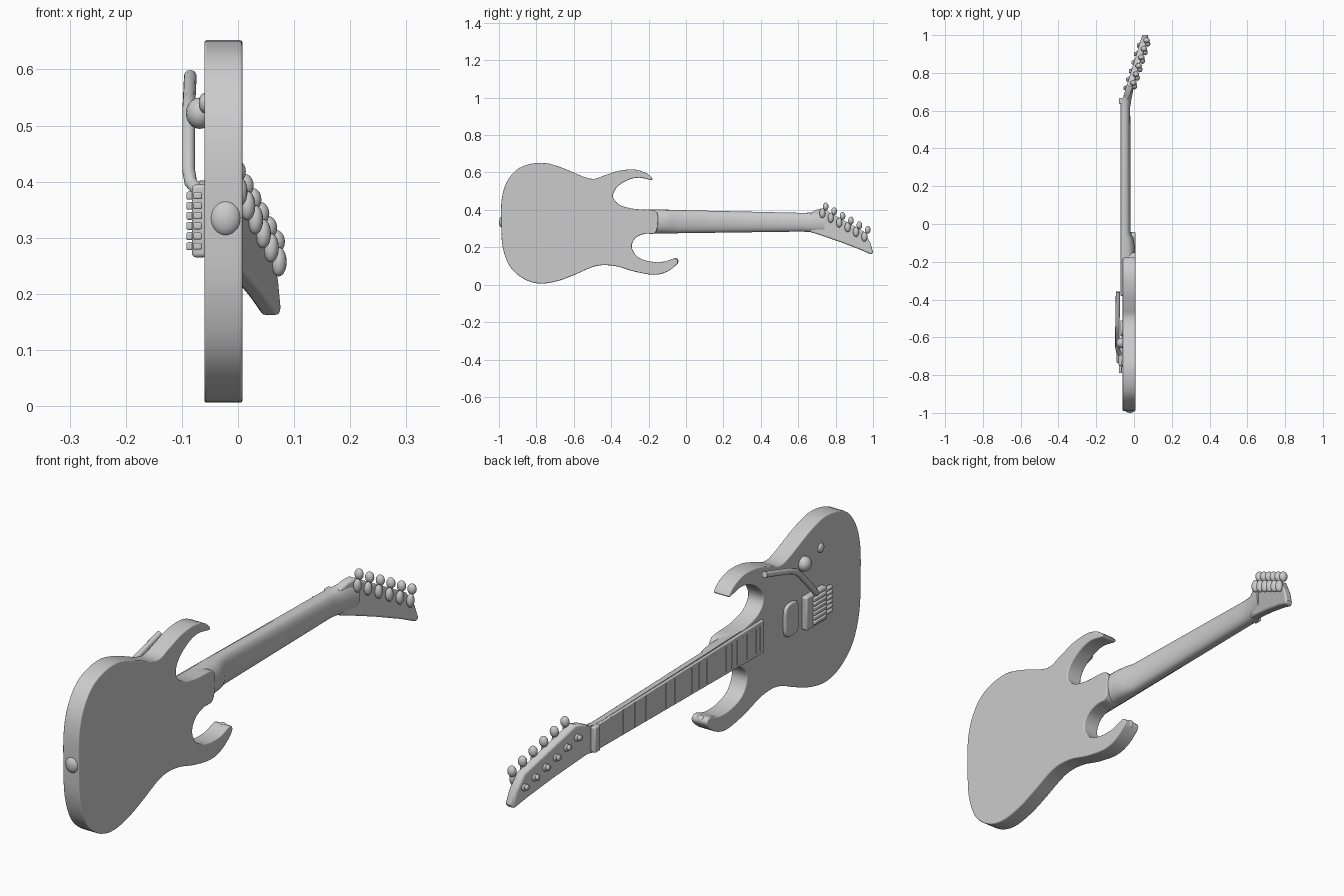
import bpy, bmesh, math
from mathutils import Vector, Matrix

if "Cube" in bpy.data.objects:
    bpy.data.objects.remove(bpy.data.objects["Cube"])

grey = bpy.data.materials.new("plain_grey")
grey.diffuse_color = (0.6, 0.6, 0.6, 1)
grey.use_nodes = True
grey.node_tree.nodes["Principled BSDF"].inputs["Base Color"].default_value = grey.diffuse_color


def finish(bm, name, bevel=0, segs=3, angle=40):
    bmesh.ops.recalc_face_normals(bm, faces=bm.faces)
    me = bpy.data.meshes.new(name)
    bm.to_mesh(me)
    bm.free()
    ob = bpy.data.objects.new(name, me)
    bpy.context.collection.objects.link(ob)
    me.materials.append(grey)
    if bevel:
        m = ob.modifiers.new("round", 'BEVEL')
        m.width, m.segments, m.limit_method = bevel, segs, 'ANGLE'
        m.angle_limit = math.radians(50)
    bpy.ops.object.select_all(action='DESELECT')
    ob.select_set(True)
    bpy.context.view_layer.objects.active = ob
    bpy.ops.object.shade_smooth_by_angle(angle=math.radians(angle))
    return ob


def smooth_loop(pts, n=4):
    """Closed Catmull-Rom curve through 2D points."""
    out, k = [], len(pts)
    for i in range(k):
        a, b, c, d = (Vector(pts[(i + j) % k]) for j in (-1, 0, 1, 2))
        for s in range(n):
            t = s / n
            out.append(0.5 * (2 * b + (c - a) * t + (2 * a - 5 * b + 4 * c - d) * t ** 2
                              + (3 * b - a - 3 * c + d) * t ** 3))
    return out


def slab(name, outline, x0, x1, bevel, shift=lambda y: 0):
    """Outline in (y, z), given thickness along x, optionally leaning with y."""
    bm = bmesh.new()
    rings = [[bm.verts.new((x + shift(p[0]), p[0], p[1])) for p in outline] for x in (x0, x1)]
    bm.faces.new(rings[0])
    bm.faces.new(rings[1])
    k = len(outline)
    for i in range(k):
        j = (i + 1) % k
        bm.faces.new((rings[0][i], rings[0][j], rings[1][j], rings[1][i]))
    return finish(bm, name, bevel)


def loft(name, rings):
    bm = bmesh.new()
    vs = [[bm.verts.new(p) for p in r] for r in rings]
    for a, b in zip(vs, vs[1:]):
        for i in range(len(a)):
            j = (i + 1) % len(a)
            bm.faces.new((a[i], a[j], b[j], b[i]))
    bm.faces.new(vs[0])
    bm.faces.new(vs[-1])
    return finish(bm, name)


def rect(y0, y1, z0, z1):
    return [(y0, z0), (y1, z0), (y1, z1), (y0, z1)]


def blob(name, loc, size):
    bm = bmesh.new()
    bmesh.ops.create_uvsphere(bm, u_segments=16, v_segments=10, radius=1,
                              matrix=Matrix.Translation(loc) @ Matrix.Diagonal((*size, 1)))
    return finish(bm, name, angle=80)


def disc(name, x0, x1, y, z, r, bevel=0.004):
    c = [(y + r * math.cos(i * math.pi / 10), z + r * math.sin(i * math.pi / 10)) for i in range(20)]
    return slab(name, c, x0, x1, bevel)


# Body with two curved horns
body = [(-.988, .33), (-.985, .46), (-.955, .555), (-.89, .625), (-.78, .652), (-.675, .63),
        (-.515, .567), (-.435, .585), (-.355, .61), (-.27, .615), (-.205, .592), (-.18, .56),
        (-.25, .572), (-.31, .56), (-.37, .52), (-.39, .47), (-.355, .427), (-.275, .405),
        (-.165, .395), (-.15, .337), (-.165, .277), (-.22, .272), (-.27, .25), (-.29, .203),
        (-.26, .15), (-.195, .125), (-.12, .123), (-.06, .14), (-.045, .115), (-.10, .07),
        (-.17, .053), (-.275, .07), (-.38, .1), (-.48, .1), (-.595, .053), (-.685, .02),
        (-.78, .006), (-.865, .03), (-.94, .095), (-.98, .2)]
slab("body", smooth_loop(body), -.06, .008, .013)

# Neck with D-shaped section, heel at the body and flare at the headstock
rings = []
for y, zc, h, xf, xb in [(-.3, .338, .064, -.058, .005), (-.12, .338, .064, -.062, .005),
                         (-.075, .337, .063, -.062, -.004), (-.045, .337, .062, -.062, -.018),
                         (.62, .334, .050, -.062, -.020), (.66, .333, .052, -.062, -.014),
                         (.70, .337, .056, -.048, -.006), (.74, .335, .05, -.028, .004)]:
    xm = xf + .012
    ring = [(xf, y, zc - h), (xf, y, zc + h)]
    for i in range(13):
        a = math.pi * i / 12
        ring.append((xm + (xb - xm) * math.sin(a) ** .8, y, zc + h * math.cos(a)))
    rings.append(ring)
loft("neck", rings)

# Fretboard and nut
slab("fretboard", [(-.38, .275), (.64, .286), (.64, .383), (-.38, .401)], -.071, -.056, .003)
for i in range(22):
    y = -.38 + 1.02 * (2 ** (-i / 12) - .28) / .72
    if y > -.37 and y < .63:
        slab("fret", rect(y - .002, y + .002, .288, .384), -.0725, -.068, 0)
slab("nut", rect(.635, .668, .284, .384), -.079, -.045, .006)


# Headstock leaning back
def lean(y):
    return -.035 + .31 * (y - .69)


head = [(.66, .382), (.70, .402), (.73, .408), (.95, .285), (.985, .225), (1.0, .175), (.992, .16),
        (.93, .188), (.82, .23), (.69, .274), (.66, .283)]
slab("headstock", head, -.017, .017, .008, lean)

# Six tuners: button on the edge, post in front, gear housing behind
for i in range(6):
    y, z = .735 + .045 * i, .412 - .025 * i
    x = lean(y)
    blob("tuner_button", (x + .018, y + .012, z + .006), (.017, .015, .021))
    blob("tuner_housing", (x + .024, y - .006, z - .03), (.014, .016, .026))
    disc("tuner_post", x - .034, x, y - .015, z - .055, .010)
    blob("tuner_bushing", (x - .015, y - .015, z - .055), (.011, .018, .018))

# Pickup, bridge and saddles
slab("pickup", smooth_loop([(-.585, .28), (-.52, .28), (-.51, .337), (-.52, .395),
                            (-.585, .395), (-.595, .337)]), -.072, -.055, .006)
slab("bridge", rect(-.75, -.625, .265, .395), -.082, -.055, .007)
for i in range(6):
    z = .285 + .018 * i
    slab("saddle", rect(-.735, -.66, z - .007, z + .007), -.092, -.08, .003)
    slab("fine_tuner", rect(-.79, -.745, z - .006, z + .006), -.08, -.064, .003)

# Tremolo arm
cu = bpy.data.curves.new("tremolo_arm", 'CURVE')
cu.dimensions = '3D'
cu.bevel_depth, cu.bevel_resolution, cu.use_fill_caps = .0115, 3, True
sp = cu.splines.new('POLY')
path = [(-.072, -.69, .385), (-.084, -.675, .398), (-.088, -.655, .42), (-.088, -.57, .51),
        (-.088, -.545, .53), (-.087, -.51, .545), (-.085, -.36, .588)]
sp.points.add(len(path) - 1)
for p, c in zip(sp.points, path):
    p.co = (*c, 1)
arm = bpy.data.objects.new("tremolo_arm", cu)
bpy.context.collection.objects.link(arm)
cu.materials.append(grey)

# Control knobs and strap buttons
blob("volume_knob", (-.068, -.63, .522), (.025, .028, .028))
blob("tone_knob", (-.060, -.74, .54), (.010, .018, .018))
blob("strap_button", (-.022, -.982, .335), (.028, .018, .032))
blob("horn_button", (-.026, -.055, .125), (.018, .014, .018))
